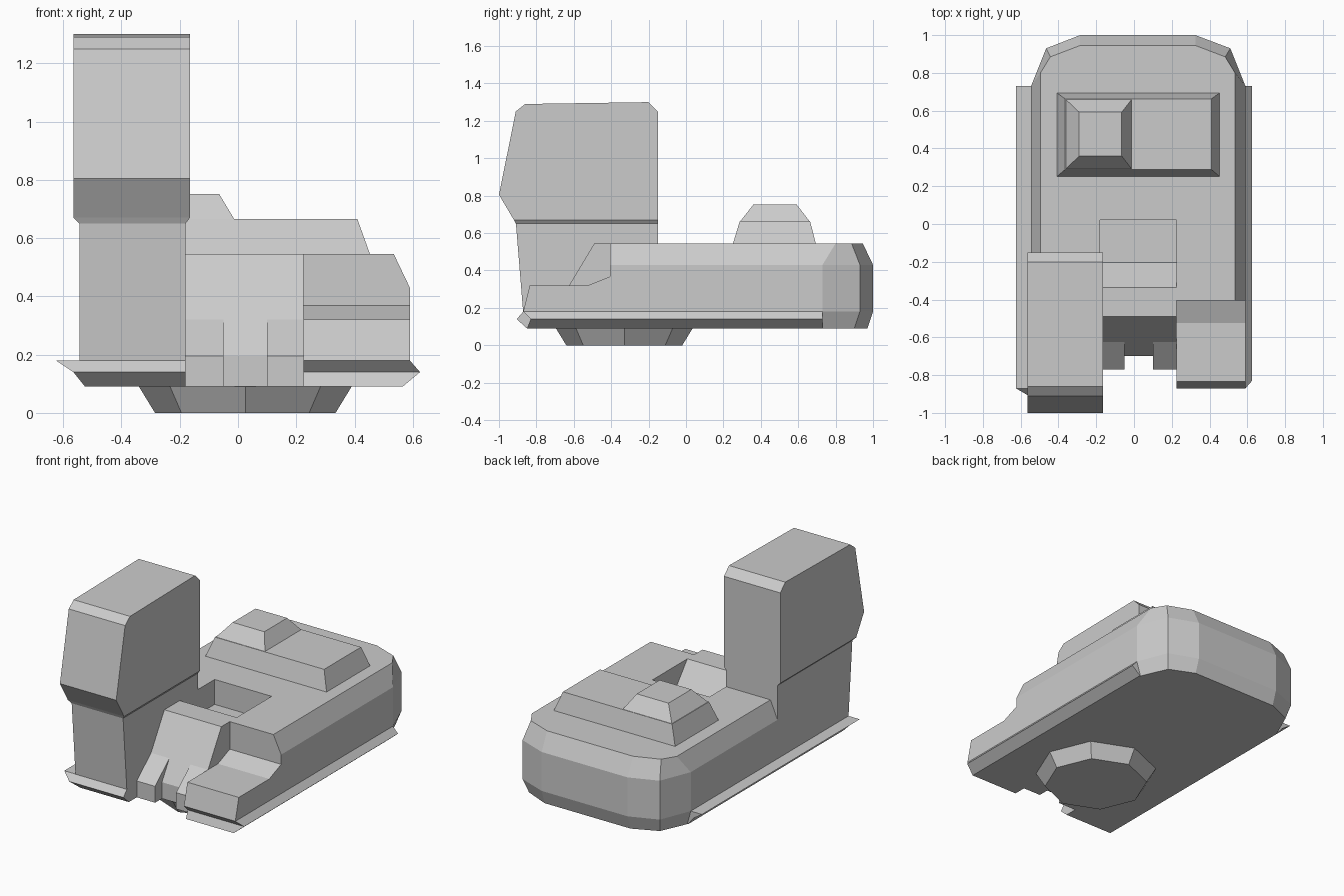
import bpy, bmesh
from math import pi

if "Cube" in bpy.data.objects:
    bpy.data.objects.remove(bpy.data.objects["Cube"])


def make(name, bm):
    bmesh.ops.recalc_face_normals(bm, faces=bm.faces)
    me = bpy.data.meshes.new(name)
    bm.to_mesh(me)
    bm.free()
    ob = bpy.data.objects.new(name, me)
    bpy.context.collection.objects.link(ob)
    return ob


def loft(name, rings):
    """Skin between rings of 3D points and cap both ends."""
    bm = bmesh.new()
    rows = [[bm.verts.new(p) for p in r] for r in rings]
    n = len(rows[0])
    for a, b in zip(rows, rows[1:]):
        for i in range(n):
            j = (i + 1) % n
            bm.faces.new((a[i], a[j], b[j], b[i]))
    bm.faces.new(rows[0])
    bm.faces.new(rows[-1])
    return make(name, bm)


def side_prism(name, x0, x1, profile):
    """Extrude a (y, z) profile along x."""
    return loft(name, [[(x, y, z) for y, z in profile] for x in (x0, x1)])


def rect(x0, x1, y0, y1, z):
    return [(x0, y0, z), (x1, y0, z), (x1, y1, z), (x0, y1, z)]


# Main hull with rounded rear and chamfered rims
def hull_ring(z, x0, x1, back, cx, cy, sx):
    pts = [(x1, -.405), (x1, sx), (x1 - cx, cy), (.325, back),
           (-.285, back), (x0 + cx, cy), (x0, sx), (x0, -.405)]
    return [(x, y, z) for x, y in pts]


hull = loft("hull", [
    hull_ring(.09, -.525, .565, .97, .08, .90, .72),
    hull_ring(.18, -.545, .59, 1.0, .08, .93, .73),
    hull_ring(.43, -.545, .59, 1.0, .08, .93, .73),
    hull_ring(.545, -.495, .535, .945, .052, .885, .80)])

# Deck recess with a sloping front wall
cutter = side_prism("recess_cutter", -.18, .225,
                    [(-.3802, .60), (-.335, .545), (-.205, .385), (.02, .385), (.02, .60)])
cutter.hide_render = True
cutter.hide_viewport = True
cut = hull.modifiers.new("recess", 'BOOLEAN')
cut.operation = 'DIFFERENCE'
cut.solver = 'EXACT'
cut.object = cutter

# Boom mount: sloped centre and two lugs
side_prism("boom_mount", -.18, .225,
           [(-.40, .09), (-.40, .545), (-.49, .545), (-.625, .32), (-.63, .09)])
side_prism("boom_mount_centre", -.06, .11,
           [(-.60, .09), (-.60, .32), (-.625, .32), (-.70, .195), (-.70, .09)])
for name, x0, x1 in (("left_lug", -.18, -.05), ("right_lug", .10, .225)):
    side_prism(name, x0, x1,
               [(-.60, .09), (-.60, .32), (-.625, .32), (-.77, .195), (-.77, .09)])

# Stepped box at the front right
side_prism("front_step", .225, .59,
           [(-.40, .18), (-.40, .37), (-.525, .32), (-.835, .32), (-.87, .18)])

# Side skirts
loft("right_skirt", [rect(.225, .565, -.85, .73, .09),
                     rect(.225, .625, -.83, .73, .14),
                     rect(.225, .59, -.87, .73, .18)])
loft("left_skirt", [rect(-.525, -.18, -.85, .73, .09),
                    rect(-.565, -.18, -.905, .73, .14),
                    rect(-.625, -.18, -.87, .73, .18)])

# Cab
side_prism("cab_base", -.545, -.18,
           [(-.15, .17), (-.15, .66), (-.91, .66), (-.87, .17)])
loft("cab_bottom_rim", [rect(-.545, -.18, -.91, -.15, .65),
                        rect(-.565, -.165, -.92, -.15, .67)])
side_prism("cab_upper", -.565, -.165,
           [(-.15, .67), (-.92, .67), (-1.0, .805), (-.91, 1.25),
            (-.86, 1.29), (-.20, 1.30), (-.15, 1.25)])

# Engine hood and its raised cover
loft("engine_hood", [rect(-.41, .455, .25, .695, .54),
                     rect(-.365, .41, .288, .663, .665)])
loft("hood_cover", [rect(-.365, -.01, .288, .663, .66),
                    rect(-.29, -.065, .36, .592, .752)])

# Slew ring underneath
bm = bmesh.new()
bmesh.ops.create_cone(bm, cap_ends=True, segments=8, radius1=.31, radius2=.365, depth=.09)
bmesh.ops.translate(bm, verts=bm.verts, vec=(.025, -.33, .045))
make("slew_ring", bm)
